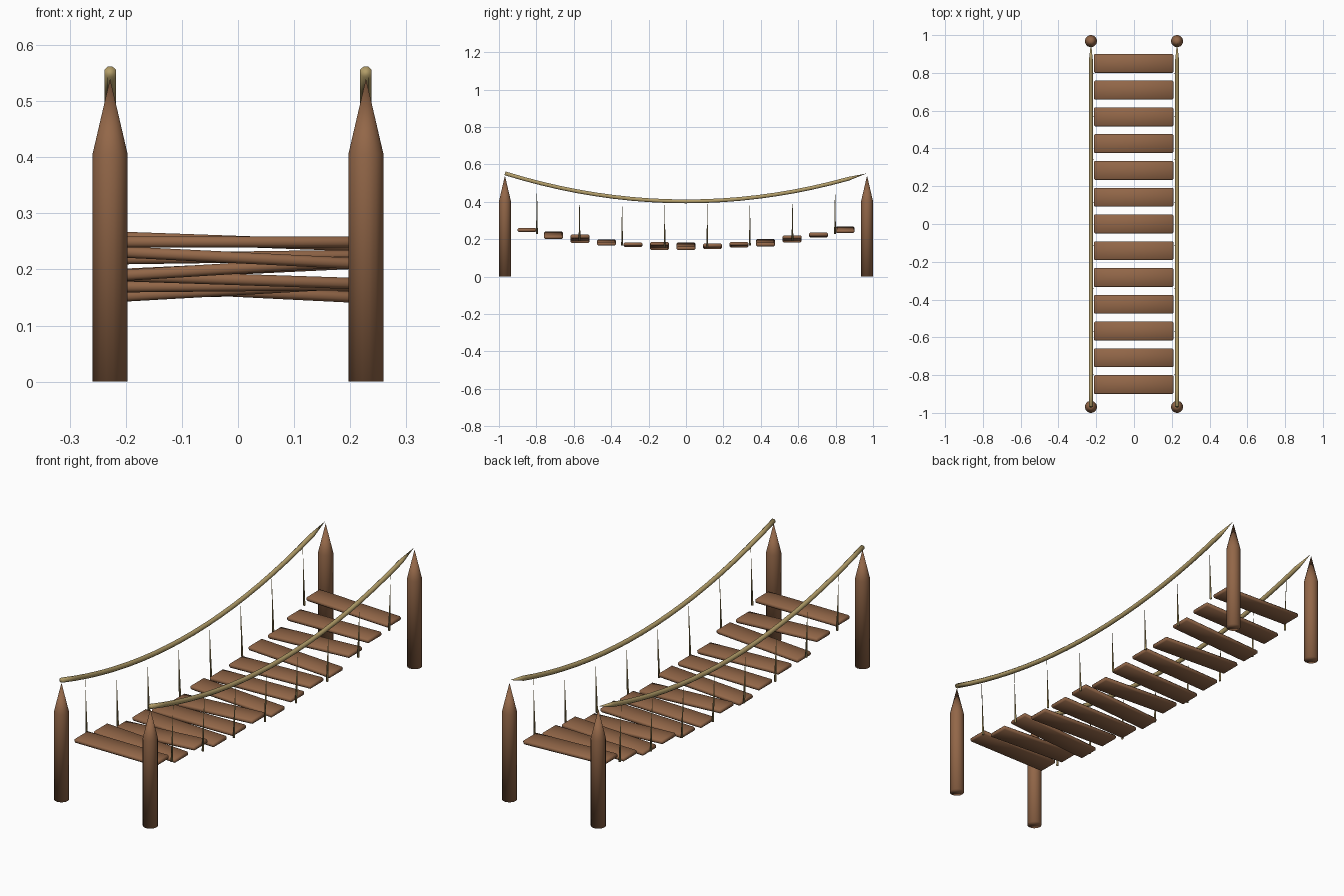
import bpy, bmesh, math
from mathutils import Vector, Matrix

if "Cube" in bpy.data.objects:
    bpy.data.objects.remove(bpy.data.objects["Cube"])


def material(name, rgb):
    m = bpy.data.materials.new(name)
    m.diffuse_color = (*rgb, 1)
    m.use_nodes = True
    m.node_tree.nodes["Principled BSDF"].inputs["Base Color"].default_value = m.diffuse_color
    return m


WOOD = material("brown wood", (0.29, 0.135, 0.065))
ROPE = material("tan rope", (0.45, 0.34, 0.14))


def add_object(name, bm, mat):
    bmesh.ops.recalc_face_normals(bm, faces=bm.faces)
    for f in bm.faces:
        f.smooth = True
    me = bpy.data.meshes.new(name)
    bm.to_mesh(me)
    bm.free()
    me.materials.append(mat)
    ob = bpy.data.objects.new(name, me)
    bpy.context.collection.objects.link(ob)
    return ob


def tube(name, points, radii, sides, mat):
    """Rings swept along points; a zero radius closes to a tip."""
    bm = bmesh.new()
    rings = []
    for i, (p, r) in enumerate(zip(points, radii)):
        d = points[min(i + 1, len(points) - 1)] - points[max(i - 1, 0)]
        u = Vector((1, 0, 0))
        u = (u - d * (u.dot(d) / d.dot(d))).normalized()
        v = d.cross(u).normalized()
        ang = [2 * math.pi * (k + 0.5) / sides for k in range(sides)]
        rings.append([bm.verts.new(p + r * (u * math.cos(a) + v * math.sin(a))) for a in ang])
    for a, b in zip(rings, rings[1:]):
        for k in range(sides):
            j = (k + 1) % sides
            bm.faces.new((a[k], a[j], b[j], b[k]))
    bm.faces.new(rings[0])
    bm.faces.new(rings[-1])
    bmesh.ops.remove_doubles(bm, verts=bm.verts, dist=1e-5)
    return add_object(name, bm, mat)


POST_X, POST_Y = 0.228, 0.968


def rope_z(y):
    return 0.402 + 0.15 * (y / POST_Y) ** 2


def deck_z(y):
    return 0.163 + 0.087 * (y / 0.85) ** 2


for sx, side in ((-1, "left"), (1, "right")):
    # Pointed posts
    for sy, end in ((-1, "front"), (1, "back")):
        pts = [Vector((sx * POST_X, sy * POST_Y, z)) for z in (0, 0.405, 0.54)]
        tube(f"post_{end}_{side}", pts, (0.032, 0.032, 0), 16, WOOD)

    # Sagging hand rope, tapering to a tip at the back
    n = 20
    ys = [-POST_Y + 2 * 0.966 * i / n for i in range(n + 1)]
    pts = [Vector((sx * POST_X, y, rope_z(y))) for y in ys]
    tube(f"hand_rope_{side}", pts, [0.011] * n + [0], 8, ROPE)

    # Thin hangers, narrowing upward
    for i in range(8):
        y = -0.797 + i * 0.2277
        bottom = Vector((sx * 0.218, y, deck_z(y) - 0.012))
        top = Vector((sx * 0.226, y, rope_z(y) - 0.008))
        tube(f"hanger_{side}_{i + 1}", (bottom, top), (0.005, 0), 6, ROPE)

# Loose planks: height, and rise from the left end to the right end
PLANKS = [(0.249, 0), (0.221, -0.021), (0.202, 0.026), (0.182, -0.014), (0.171, 0.004),
          (0.164, 0.024), (0.161, -0.021), (0.162, 0.01), (0.170, 0.012), (0.181, -0.02),
          (0.201, 0.02), (0.222, 0.006), (0.250, -0.015)]
for i, (z, rise) in enumerate(PLANKS):
    bm = bmesh.new()
    bmesh.ops.create_cube(bm, size=1)
    bmesh.ops.scale(bm, vec=(0.422, 0.1, 0.02), verts=bm.verts)
    bmesh.ops.bevel(bm, geom=bm.edges[:], offset=0.006, segments=1, affect='EDGES')
    ob = add_object(f"plank_{i + 1}", bm, WOOD)
    tilt = Matrix.Rotation(-math.atan2(rise, 0.422), 4, 'Y')
    ob.matrix_world = Matrix.Translation((-0.002, -0.85 + i * 0.1417, z)) @ tilt
